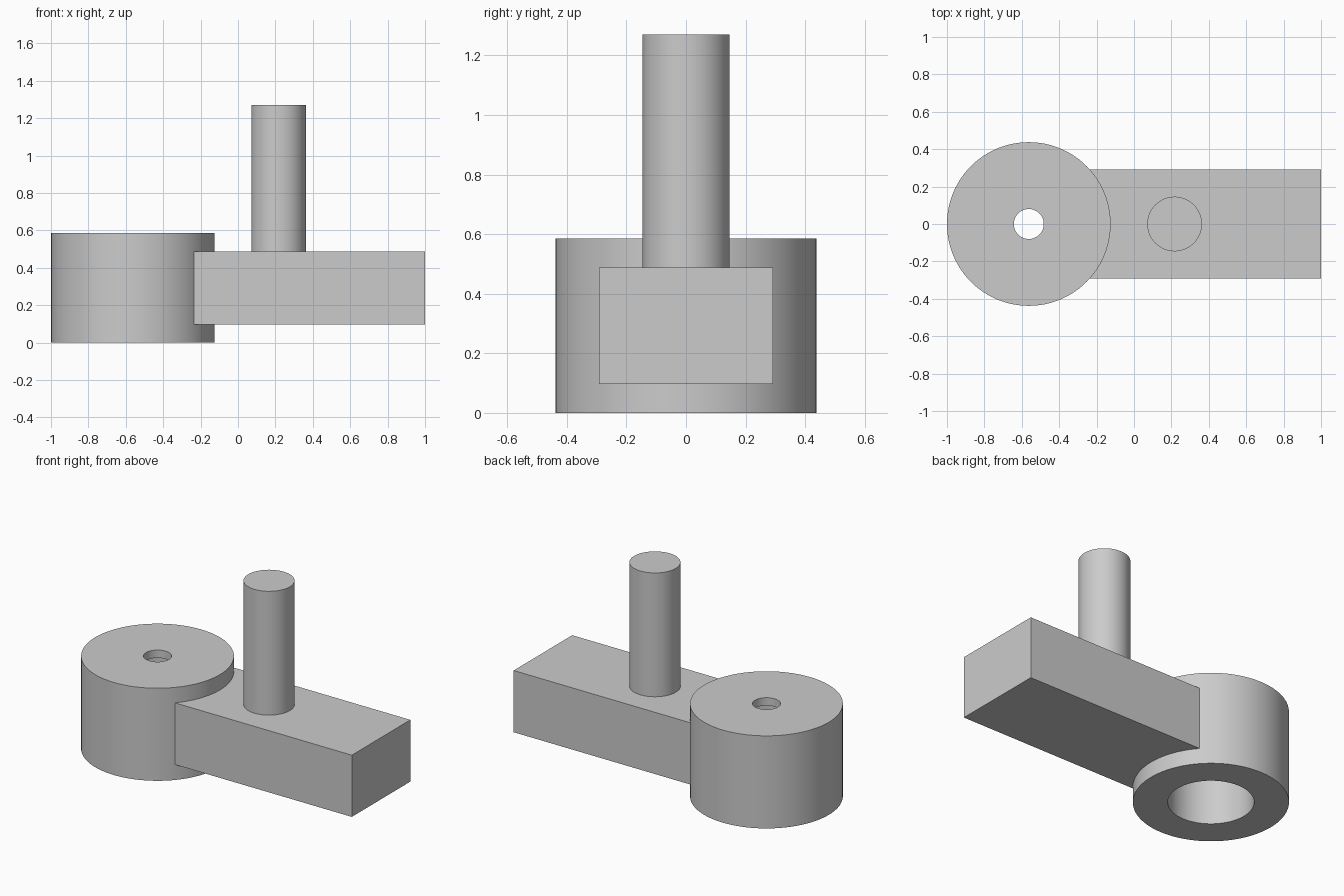
import bpy, bmesh, math
from mathutils import Matrix

if "Cube" in bpy.data.objects:
    bpy.data.objects.remove(bpy.data.objects["Cube"], do_unlink=True)

SIDES = 96
HUB_X = -0.5625

grey = bpy.data.materials.new("plain grey")
grey.use_nodes = True
grey.diffuse_color = (0.6, 0.6, 0.6, 1)
grey.node_tree.nodes["Principled BSDF"].inputs["Base Color"].default_value = grey.diffuse_color


def finish(bm, name, location):
    bmesh.ops.recalc_face_normals(bm, faces=bm.faces)
    mesh = bpy.data.meshes.new(name)
    bm.to_mesh(mesh)
    bm.free()
    mesh.materials.append(grey)
    obj = bpy.data.objects.new(name, mesh)
    obj.location = location
    bpy.context.collection.objects.link(obj)
    bpy.ops.object.select_all(action="DESELECT")
    obj.select_set(True)
    bpy.context.view_layer.objects.active = obj
    bpy.ops.object.shade_smooth_by_angle(angle=math.radians(30))
    return obj


# Hub: closed wall section with a wide bore and a thin top lip, spun round z
section = [(0.4375, 0), (0.4375, 0.585), (0.08, 0.585),
           (0.08, 0.535), (0.242, 0.535), (0.242, 0)]
bm = bmesh.new()
verts = [bm.verts.new((r, 0, z)) for r, z in section]
edges = [bm.edges.new((v, verts[i - 1])) for i, v in enumerate(verts)]
bmesh.ops.spin(bm, geom=verts + edges, cent=(0, 0, 0), axis=(0, 0, 1),
               angle=math.tau, steps=SIDES, use_merge=True)
bmesh.ops.remove_doubles(bm, verts=bm.verts, dist=0.0001)
finish(bm, "hub", (HUB_X, 0, 0))

# Arm: rectangular bar whose inner end is buried in the hub wall
x0, x1 = -0.235, 1.0
bm = bmesh.new()
bmesh.ops.create_cube(bm, size=1, matrix=Matrix.Diagonal((x1 - x0, 0.584, 0.39, 1)))
finish(bm, "arm", ((x0 + x1) / 2, 0, 0.2925))

# Pin: upright round post on the arm
z0, z1 = 0.47, 1.27
bm = bmesh.new()
bmesh.ops.create_cone(bm, cap_ends=True, segments=SIDES, radius1=0.146,
                      radius2=0.146, depth=z1 - z0)
finish(bm, "pin", (0.217, 0, (z0 + z1) / 2))
